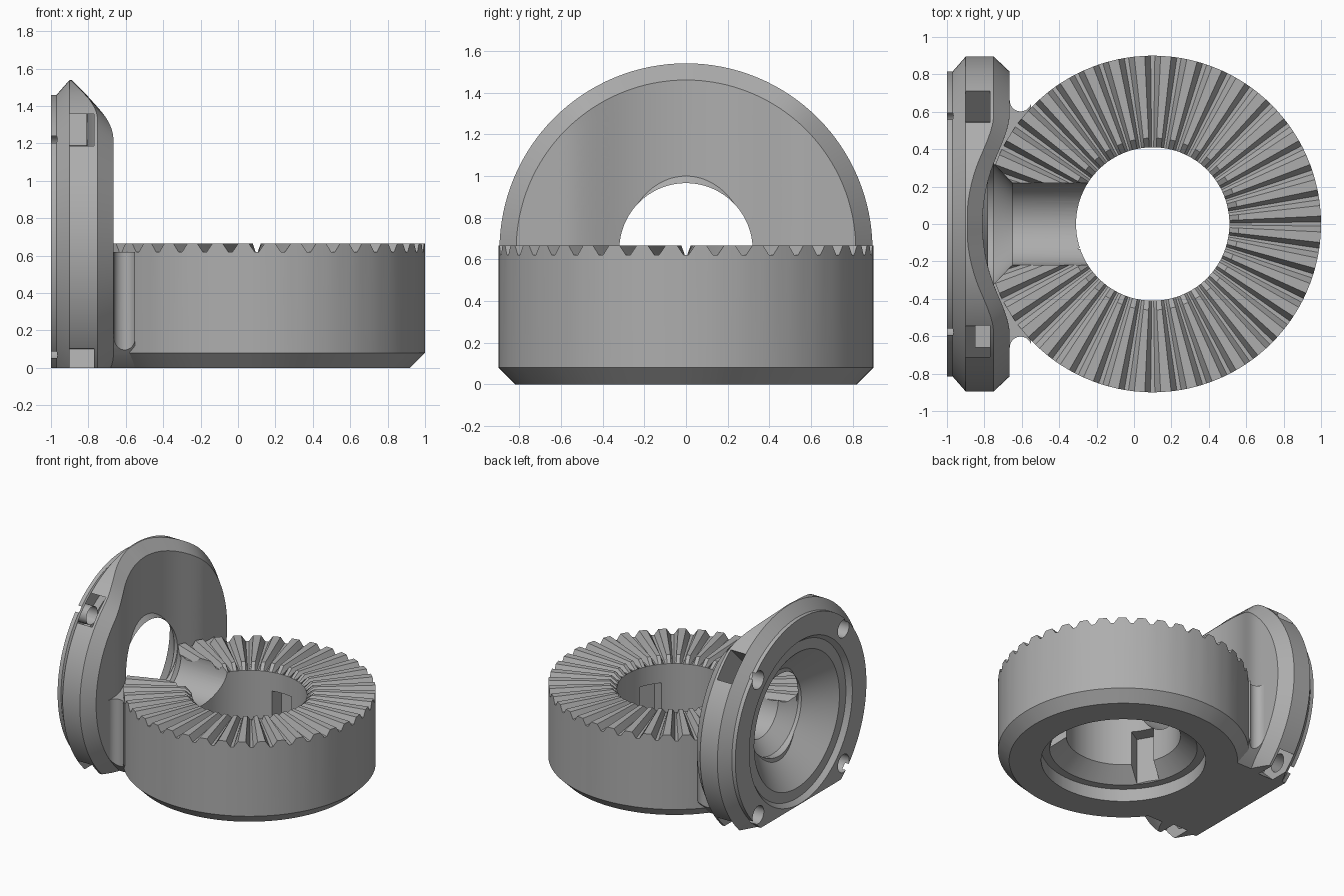
import bpy, bmesh, math
from math import sin, cos, pi, sqrt, radians
from mathutils import Matrix, Vector

if "Cube" in bpy.data.objects:
    bpy.data.objects.remove(bpy.data.objects["Cube"])

grey = bpy.data.materials.new("plain_grey")
grey.use_nodes = True
grey.diffuse_color = (0.42, 0.42, 0.42, 1)
grey.node_tree.nodes["Principled BSDF"].inputs["Base Color"].default_value = (0.42, 0.42, 0.42, 1)

AXIS_X = 0.1      # toothed ring centre
PLATE_Z = 0.645   # plate centre height
RIM = 0.895


def make_object(name, bm):
    bmesh.ops.recalc_face_normals(bm, faces=bm.faces)
    mesh = bpy.data.meshes.new(name)
    bm.to_mesh(mesh)
    bm.free()
    mesh.materials.append(grey)
    obj = bpy.data.objects.new(name, mesh)
    bpy.context.collection.objects.link(obj)
    return obj


def loft(name, columns):
    """Closed ring of closed sections."""
    bm = bmesh.new()
    cols = [[bm.verts.new(p) for p in col] for col in columns]
    n = len(cols[0])
    for a, b in zip(cols, cols[1:] + cols[:1]):
        for i in range(n):
            j = (i + 1) % n
            bm.faces.new((a[i], b[i], b[j], a[j]))
    return make_object(name, bm)


def box(name, lo, hi, matrix=Matrix()):
    lo, hi = Vector(lo), Vector(hi)
    bm = bmesh.new()
    size = Matrix.Diagonal((*(hi - lo), 1))
    bmesh.ops.create_cube(bm, size=1, matrix=matrix @ Matrix.Translation((lo + hi) / 2) @ size)
    return make_object(name, bm)


def turned_x(name, profile, y=0, z=PLATE_Z, segments=64):
    """Solid turned about an axis along x, from (x, radius) pairs."""
    bm = bmesh.new()
    rings = []
    for x, r in profile:
        rings.append([bm.verts.new((x, y + r * cos(2 * pi * k / segments),
                                    z + r * sin(2 * pi * k / segments))) for k in range(segments)])
    for a, b in zip(rings, rings[1:]):
        for i in range(segments):
            j = (i + 1) % segments
            bm.faces.new((a[i], a[j], b[j], b[i]))
    bm.faces.new(rings[0])
    bm.faces.new(rings[-1])
    return make_object(name, bm)


def apply_booleans(obj, cutters, keep=None):
    for c in cutters + ([keep] if keep else []):
        m = obj.modifiers.new("cut", 'BOOLEAN')
        m.operation = 'INTERSECT' if c is keep else 'DIFFERENCE'
        m.solver = 'EXACT'
        m.object = c
    bpy.context.view_layer.update()
    graph = bpy.context.evaluated_depsgraph_get()
    mesh = bpy.data.meshes.new_from_object(obj.evaluated_get(graph))
    obj.modifiers.clear()
    obj.data = mesh


# Toothed ring: section swept round, top edge follows the teeth
TEETH = 40
columns = []
for t in range(TEETH):
    for part, top in ((-0.2, 0.665), (0.2, 0.665), (0.42, 0.62), (0.58, 0.62)):
        a = 2 * pi * (t + 0.5 + part) / TEETH
        section = [(0.82, 0), (0.9, 0.08), (0.9, top), (0.46, top), (0.41, 0.618),
                   (0.41, 0.2), (0.53, 0.1), (0.59, 0.1), (0.59, 0)]
        columns.append([(AXIS_X + r * cos(a), r * sin(a), z) for r, z in section])
toothed_ring = loft("toothed_ring", columns)


# Flange plate: round, with a hollowed front face that clears the ring
def face_x(y):
    hollow = AXIS_X - sqrt(max(0.91 ** 2 - y * y, 0))
    k = 0.07
    h = max(k - abs(hollow + 0.665), 0) / k
    return min(-0.665, hollow) - h * h * k / 4


columns = []
SEGMENTS = 128
front_radii = [0.32 + (0.815 - 0.32) * i / 12 for i in range(13)]
for k in range(SEGMENTS):
    a = 2 * pi * k / SEGMENTS
    section = [(face_x(r * cos(a)), r) for r in front_radii]
    section += [(face_x(RIM * cos(a)) - 0.085, RIM), (-0.9, RIM), (-0.97, 0.815), (-1, 0.815),
                (-1, 0.64), (-0.965, 0.61), (-0.965, 0.53), (-0.78, 0.32)]
    # keep the rim from folding where the hollow is deepest
    section[13] = (max(section[13][0], -0.89), RIM)
    columns.append([(x, r * cos(a), PLATE_Z + r * sin(a)) for x, r in section])
flange_plate = loft("flange_plate", columns)

# Web joining plate and ring
web = box("joining_web", (-0.85, -0.66, 0), (-0.55, 0.66, 0.62))
web_core = box("joining_web_core", (-0.56, -0.59, 0), (-0.52, 0.59, 0.62))

# Cutters
bore = turned_x("bore_cutter", [(-0.96, 0.53), (-0.78, 0.323), (-0.75, 0.323),
                                (-0.65, 0.22), (-0.2, 0.22)])
floor_cut = box("floor_cutter", (-2, -2, -1), (2, 2, 0))
fixings = []
for sy in (1, -1):
    for sz in (1, -1):
        fixings.append(turned_x("bolt_cutter", [(-1.1, 0.07), (-0.82, 0.07)],
                                sy * 0.53, PLATE_Z + sz * 0.53, 24))
        turn = Matrix.Translation((0, 0, PLATE_Z)) @ Matrix.Rotation(math.atan2(sz, sy), 4, 'X')
        fixings.append(box("nut_slot_cutter", (-0.9, 0.65, -0.12), (-0.77, 1.1, 0.12), turn))
fillets = []
for s in (1, -1):
    bm = bmesh.new()
    bmesh.ops.create_cone(bm, cap_ends=True, segments=32, radius1=0.058, radius2=0.058, depth=2,
                          matrix=Matrix.Translation((-0.606, s * 0.66, 0.3)))
    fillets.append(make_object("fillet_cutter", bm))
notches = []
for angle in (90, 210, 330):
    turn = Matrix.Translation((AXIS_X, 0, 0)) @ Matrix.Rotation(radians(angle), 4, 'Z')
    notches.append(box("notch_cutter", (0.3, -0.085, -0.1), (0.52, 0.085, 0.47), turn))
plate_round = turned_x("plate_round", [(-1.1, 0.815), (0, 0.815)], segments=128)

apply_booleans(toothed_ring, [bore] + notches)
apply_booleans(flange_plate, [floor_cut] + fixings)
apply_booleans(web, [bore] + fillets + fixings, plate_round)
apply_booleans(web_core, [bore], plate_round)

for c in [bore, floor_cut, plate_round] + fixings + fillets + notches:
    bpy.data.objects.remove(c)

# Smooth shading with crisp edges
bpy.ops.object.select_all(action='DESELECT')
for obj in (toothed_ring, flange_plate, web, web_core):
    obj.select_set(True)
bpy.context.view_layer.objects.active = toothed_ring
bpy.ops.object.shade_smooth_by_angle(angle=radians(20))
